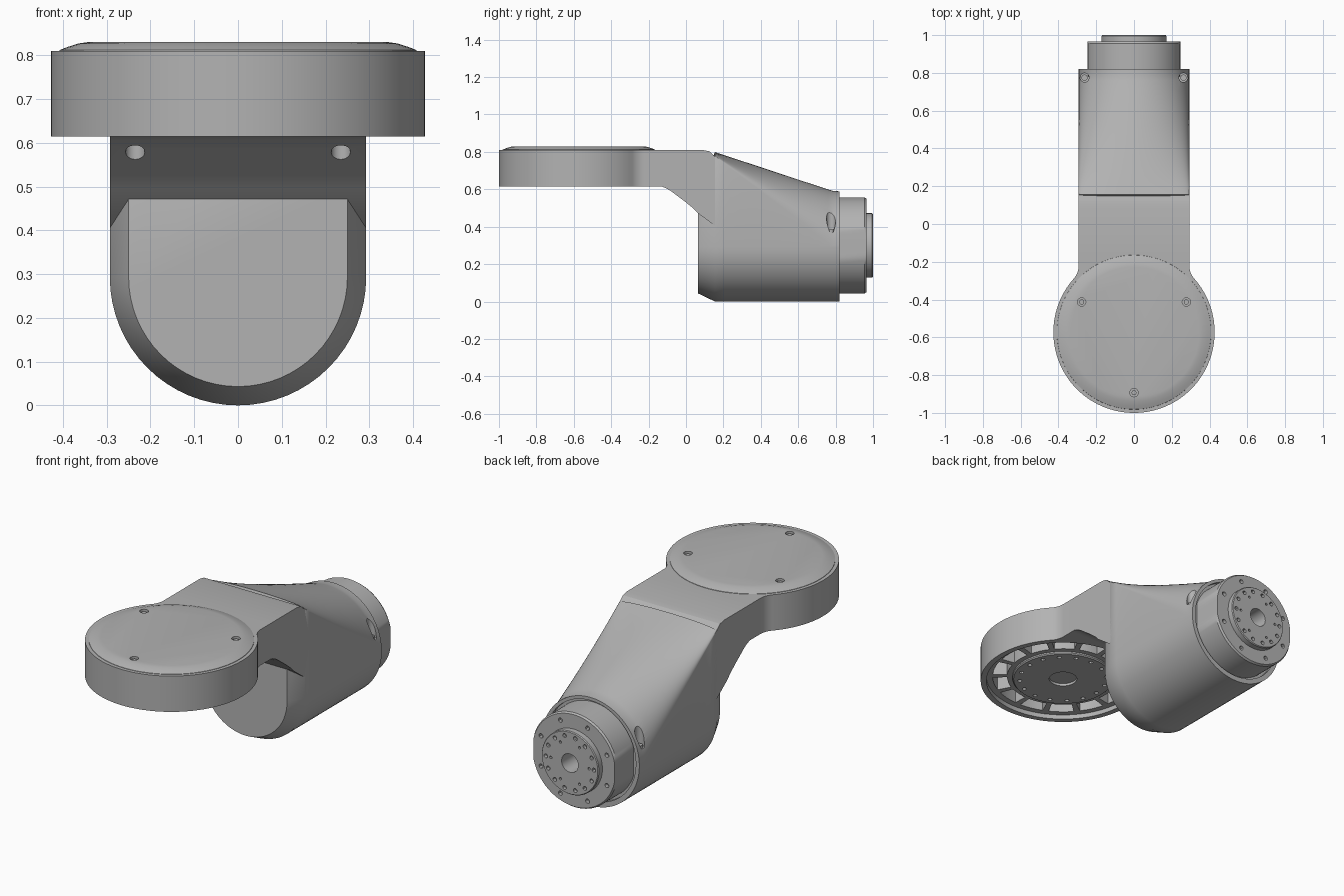
import bpy, bmesh
from math import sin, cos, pi, sqrt, radians
from mathutils import Vector

cube = bpy.data.objects.get("Cube")
if cube:
    bpy.data.objects.remove(cube, do_unlink=True)

grey = bpy.data.materials.new("satin grey")
grey.use_nodes = True
grey.diffuse_color = (0.45, 0.45, 0.45, 1)
grey.node_tree.nodes["Principled BSDF"].inputs["Base Color"].default_value = grey.diffuse_color

HALF = 0.293            # half width of the arm, and radius of its housing
HEAD_Y, HEAD_R = -0.573, 0.427
AXIS_Z = 0.3            # height of the rear joint axis


def add_loft(bm, rings):
    """Skin a list of equal-length point rings and cap both ends."""
    rows = [[bm.verts.new(p) for p in ring] for ring in rings]
    n = len(rows[0])
    for a, b in zip(rows, rows[1:]):
        for i in range(n):
            bm.faces.new((a[i], a[(i + 1) % n], b[(i + 1) % n], b[i]))
    bm.faces.new(rows[0])
    bm.faces.new(rows[-1])


def make(name, *lofts):
    bm = bmesh.new()
    for rings in lofts:
        add_loft(bm, rings)
    bmesh.ops.recalc_face_normals(bm, faces=bm.faces)
    mesh = bpy.data.meshes.new(name)
    bm.to_mesh(mesh)
    bm.free()
    mesh.materials.append(grey)
    obj = bpy.data.objects.new(name, mesh)
    bpy.context.collection.objects.link(obj)
    return obj


def activate(obj):
    bpy.ops.object.select_all(action="DESELECT")
    obj.select_set(True)
    bpy.context.view_layer.objects.active = obj


def cut(obj, *lofts):
    """Subtract separate, non-touching solids from a part."""
    cutter = make("cutter", *lofts)
    cutter.hide_render = True
    mod = obj.modifiers.new("cut", "BOOLEAN")
    mod.operation, mod.solver, mod.object = "DIFFERENCE", "EXACT", cutter
    activate(obj)
    bpy.ops.object.modifier_apply(modifier=mod.name)
    bpy.data.objects.remove(cutter, do_unlink=True)


def smooth(obj, angle=30):
    activate(obj)
    bpy.ops.object.shade_smooth_by_angle(angle=radians(angle))


def upright(profile, x, y, n=24):
    """Round solid about a vertical axis from (radius, z) pairs."""
    return [[(x + r * cos(2 * pi * i / n), y + r * sin(2 * pi * i / n), z) for i in range(n)]
            for r, z in profile]


def lengthwise(profile, x=0, z=AXIS_Z, n=24, limit=9):
    """Round solid about a front-to-back axis from (radius, y) pairs, with optional side flats."""
    return [[(x + max(-limit, min(limit, r * cos(2 * pi * i / n))), y, z + r * sin(2 * pi * i / n))
             for i in range(n)] for r, y in profile]


def circle_spots(radius, count, start=0.0):
    return [(radius * cos(start + 2 * pi * i / count), radius * sin(start + 2 * pi * i / count))
            for i in range(count)]


# Housing: U-shaped front growing into a full cylinder at the rear
def section(y, r, side, top, n=32):
    low = [(-r * cos(pi * i / n), y, HALF - r * sin(pi * i / n)) for i in range(n + 1)]
    high = [(r * cos(pi * i / n), y, side + 0.002 + (top - side) * sin(pi * i / n)) for i in range(n + 1)]
    return low + high


rings = [section(0.065, 0.25, 0.5, 0.6), section(0.155, HALF, 0.775, 0.797)]
for k in range(1, 13):
    t = k / 12
    rings.append(section(0.155 + 0.605 * t, HALF, 0.775 - 0.46 * t, 0.797 - 0.2 * t))
rings.append(section(0.785, HALF, HALF, 0.59))
rings.append(section(0.82, HALF, HALF, 0.587))
housing = make("housing", rings)
cut(housing, *[upright([(0.024, 0.37), (0.024, 0.8)], s * 0.262, 0.775) for s in (-1, 1)])
cut(housing, lengthwise([(0.272, 0.8), (0.272, 0.9)], n=64))
smooth(housing)
screws = make("housing_screws", *[upright([(0.016, 0.36), (0.016, 0.385)], s * 0.262, 0.775)
                                  for s in (-1, 1)])
smooth(screws)

# Neck: side profile swept across the width
side_profile = [(-0.15, 0.615), (-0.13, 0.615), (-0.105, 0.605), (-0.08, 0.59), (0.0, 0.53),
                (0.04, 0.497), (0.06, 0.475), (0.155, 0.405), (0.2, 0.6), (0.155, 0.775),
                (0.125, 0.803), (0.09, 0.81), (-0.15, 0.81)]
neck = make("neck", [[(x, y, z) for y, z in side_profile] for x in (-HALF, HALF)])
cut(neck, *[upright([(0.022, 0.4), (0.022, 0.68)], s * 0.235, -0.065) for s in (-1, 1)])
smooth(neck)

# Head: round plate outline filleted into the neck
fillet = 0.1
fx = HALF + fillet
fy = HEAD_Y + sqrt((HEAD_R + fillet) ** 2 - fx ** 2)
join = Vector((fx, fy - HEAD_Y)).angle_signed(Vector((1, 0)))
right_side = [(HEAD_R * cos(a), HEAD_Y + HEAD_R * sin(a))
              for a in [-pi / 2 + (join + pi / 2) * i / 48 for i in range(49)]]
right_side += [(fx + fillet * cos(a), fy + fillet * sin(a))
               for a in [pi + join * (1 - i / 8) for i in range(1, 9)]]
right_side.append((HALF, -0.15))
outline = right_side + [(-x, y) for x, y in reversed(right_side[1:])]
head = make("head", [[(x, y, z) for x, y in outline] for z in (0.615, 0.81)])
cut(head, upright([(0.397, 0.5), (0.397, 0.64)], 0, HEAD_Y, 96))


# Ring of open pockets under the head
def pocket(mid, span, r0, r1, z0, z1):
    angles = [mid + span * (i / 4 - 0.5) for i in range(5)]
    arc = [(r1, a) for a in angles] + [(r0, a) for a in reversed(angles)]
    return [[(r * cos(a), HEAD_Y + r * sin(a), z) for r, a in arc] for z in (z0, z1)]


cut(head, *[pocket(2 * pi * i / 14, 0.36, 0.29, 0.365, 0.55, 0.74) for i in range(14)])
smooth(head)

# Joint disc set in the underside of the head
joint = make("joint_disc", upright([(0.262, 0.66), (0.262, 0.632), (0.256, 0.626)], 0, HEAD_Y, 64))
cut(joint, upright([(0.072, 0.5), (0.072, 0.7)], 0, HEAD_Y, 32),
    *[upright([(0.011, 0.5), (0.011, 0.645)], x, HEAD_Y + y, 12) for x, y in circle_spots(0.225, 16)])
smooth(joint)

# Domed cover with three countersunk screws
cover = make("head_cover", upright([(0.41, 0.805), (0.408, 0.812), (0.39, 0.819), (0.365, 0.827),
                                    (0.345, 0.83)], 0, HEAD_Y, 96))
spots = circle_spots(0.32, 3, pi / 6)
cut(cover, *[upright([(0.022, 0.813), (0.022, 0.9)], x, HEAD_Y + y) for x, y in spots])
smooth(cover)
cover_screws = make("cover_screws", *[upright([(0.014, 0.81), (0.014, 0.822)], x, HEAD_Y + y, 6)
                                      for x, y in spots])

# Rear flange with side flats and a bolt circle
bore = lengthwise([(0.05, 0.88), (0.05, 1.1)], n=32)
flange = make("rear_flange", lengthwise([(0.257, 0.78), (0.257, 0.955), (0.25, 0.965)], n=96, limit=0.245))
cut(flange, bore, *[lengthwise([(0.012, 0.945), (0.012, 1.1)], x, AXIS_Z + z, 12)
                    for x, z in circle_spots(0.215, 8, pi / 8)])
smooth(flange)

# Output plate at the rear tip
plate = make("output_plate", lengthwise([(0.172, 0.95), (0.172, 0.995), (0.168, 1.0)], n=64))
cut(plate, lengthwise([(0.05, 0.9), (0.05, 1.1)], n=32),
    *[lengthwise([(0.011, 0.98), (0.011, 1.1)], x, AXIS_Z + z, 12) for x, z in circle_spots(0.145, 14)],
    *[lengthwise([(0.007, 0.985), (0.007, 1.1)], x, AXIS_Z + z, 12) for x, z in circle_spots(0.115, 6)])
smooth(plate)
